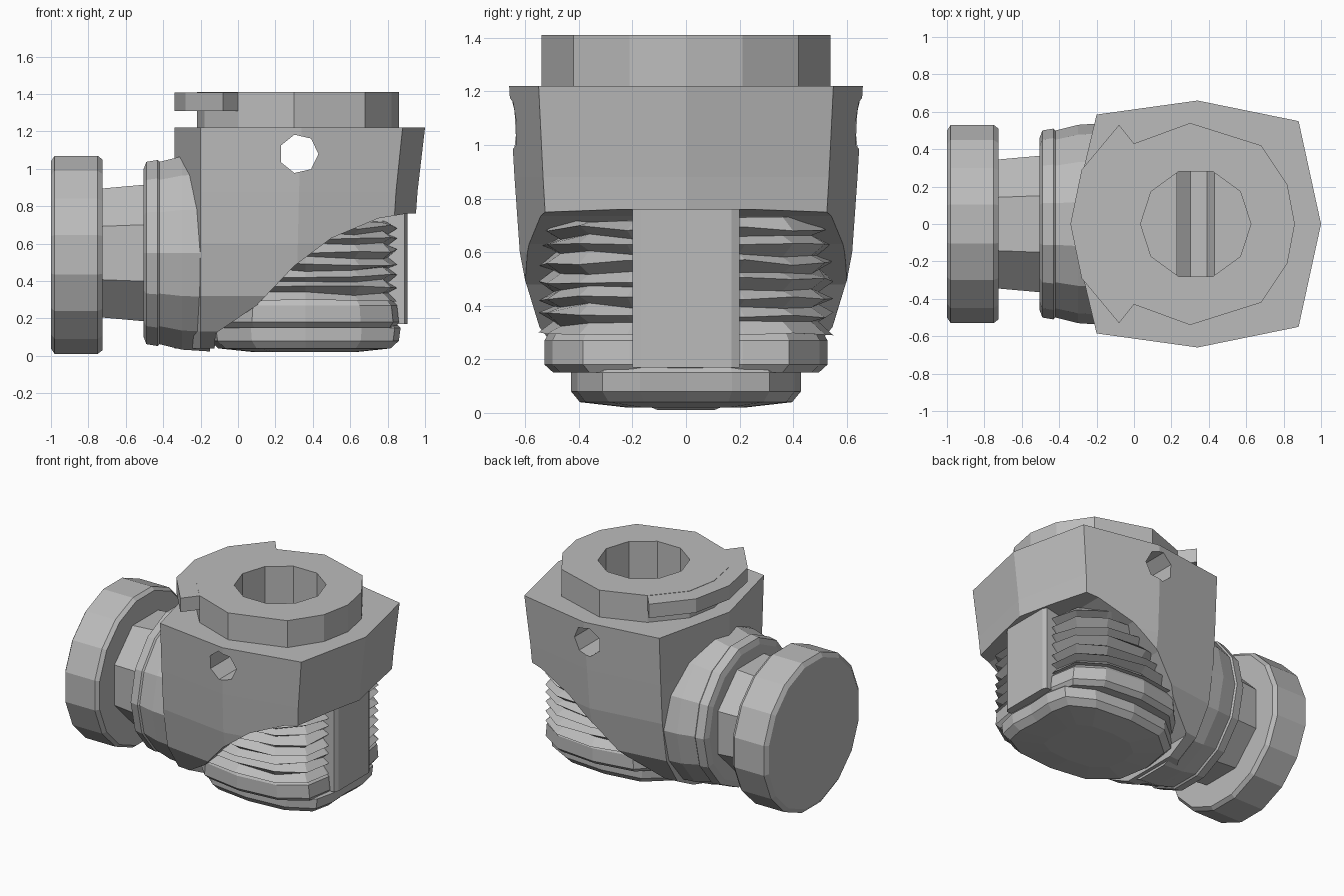
import bpy, bmesh, math, random
from mathutils import Vector

random.seed(4)
old = bpy.data.objects.get("Cube")
if old:
    bpy.data.objects.remove(old, do_unlink=True)

grey = bpy.data.materials.new("cast_grey")
grey.use_nodes = True
tone = (0.5, 0.5, 0.5, 1)
grey.diffuse_color = tone
grey.node_tree.nodes["Principled BSDF"].inputs["Base Color"].default_value = tone


def loft(name, rings):
    """Skin a closed solid through rings with equal point counts."""
    bm = bmesh.new()
    loops = [[bm.verts.new(p) for p in ring] for ring in rings]
    n = len(loops[0])
    for a, b in zip(loops, loops[1:]):
        for i in range(n):
            j = (i + 1) % n
            bm.faces.new((a[i], a[j], b[j], b[i]))
    bm.faces.new(loops[0])
    bm.faces.new(loops[-1])
    bmesh.ops.recalc_face_normals(bm, faces=bm.faces)
    mesh = bpy.data.meshes.new(name)
    bm.to_mesh(mesh)
    bm.free()
    obj = bpy.data.objects.new(name, mesh)
    bpy.context.collection.objects.link(obj)
    mesh.materials.append(grey)
    return obj


def mirrored(half):
    """Complete a plan outline given on the +y side, ends on the axis once."""
    return half + [(x, -y) for x, y in reversed(half) if y > 0]


def prism(name, outline, z0, z1):
    return loft(name, [[(x, y, z) for x, y in outline] for z in (z0, z1)])


def turned(name, profile, sides, cz):
    """Solid of rings around the x axis from (x, radius) pairs."""
    steps = [math.tau * (i + 0.5) / sides for i in range(sides)]
    return loft(name, [[(x, r * math.sin(a), cz + r * math.cos(a)) for a in steps]
                       for x, r in profile])


def cut(obj, cutter):
    mod = obj.modifiers.new("cut", "BOOLEAN")
    mod.operation = "DIFFERENCE"
    mod.solver = "EXACT"
    mod.object = cutter
    bpy.context.view_layer.objects.active = obj
    bpy.ops.object.modifier_apply(modifier=mod.name)


# Side pipe: end flange, neck and collar
turned("end_flange", [(-1, 0.51), (-0.98, 0.54), (-0.75, 0.54), (-0.725, 0.52)], 16, 0.54)
turned("neck", [(-0.76, 0.37), (-0.45, 0.4)], 8, 0.55)
turned("collar", [(-0.505, 0.46), (-0.49, 0.5), (-0.43, 0.51), (-0.42, 0.5),
                  (-0.3, 0.53), (-0.15, 0.54)], 14, 0.55)

# Main housing, tapering and rounding towards its underside
plan = mirrored([(1, 0), (0.88, 0.55), (0.34, 0.66), (-0.2, 0.585), (-0.34, 0)])
levels = [(0.04, 0.35, 0.9), (0.13, 0.65, 0.9), (0.32, 0.86, 0.92),
          (0.6, 0.94, 0.94), (0.88, 0.97, 0.96), (1.22, 1, 1)]
housing = loft("housing", [[(x * (sx if x > 0 else 1), y * sy, z) for x, y in plan]
                           for z, sy, sx in levels])

# Curved slanting underside of the housing
slope = [(-0.14, -0.2), (-0.12, 0.12), (0.1, 0.27), (0.3, 0.48), (0.5, 0.63),
         (0.75, 0.735), (0.9, 0.76), (1.2, 0.76), (1.2, -0.2)]
under_cutter = loft("under_cutter", [[(x, y, z) for x, z in slope] for y in (-1, 1)])

# Raised top ring and its overhanging tab
ring = prism("top_ring", mirrored([(0.86, 0), (0.82, 0.21), (0.68, 0.42), (0.3, 0.54),
                                   (0, 0.43), (-0.18, 0.22), (-0.22, 0)]), 1.2, 1.41)
tab = prism("ring_tab", mirrored([(0.02, 0), (0, 0.43), (-0.08, 0.53),
                                  (-0.28, 0.29), (-0.34, 0)]), 1.31, 1.408)

# Shallow bore and cross pin hole
bore = prism("bore_cutter", [(0.33 + 0.295 * math.cos(math.tau * i / 10),
                              0.295 * math.sin(math.tau * i / 10)) for i in range(10)], 1.08, 1.6)
pin = loft("pin_cutter", [[(0.325 + 0.105 * math.cos(math.tau * i / 7), y,
                            1.08 + 0.105 * math.sin(math.tau * i / 7)) for i in range(7)]
                          for y in (-1, 1)])
for cutter in (under_cutter, bore, pin):
    cut(housing, cutter)
cut(ring, bore)
for cutter in (under_cutter, bore, pin):
    bpy.data.objects.remove(cutter, do_unlink=True)

# Ribbed plug: stacked uneven ribs
rib_plan = mirrored([(0.84, 0), (0.85, 0.22), (0.82, 0.4), (0.65, 0.52), (0.36, 0.55),
                     (0.08, 0.5), (-0.1, 0.3), (-0.14, 0)])


def section(z, sx, sy, jitter=0):
    return [(0.36 + (x - 0.36) * sx, y * sy, z + random.uniform(-jitter, jitter))
            for x, y in rib_plan]


ribs = []
for i in range(7):
    z = 0.3 + 0.065 * i
    ribs += [section(z, 1, 1, 0.012), section(z + 0.033, 0.9, 0.9, 0.012)]
loft("ribs", ribs)

# Plug foot with a stepped, chamfered bottom
loft("plug_shoulder", [section(0.15, 0.98, 0.9), section(0.18, 1.02, 0.96),
                       section(0.27, 1, 0.96), section(0.31, 0.92, 0.92)])
loft("plug_foot", [section(0.02, 0.55, 0.4), section(0.04, 0.93, 0.72),
                   section(0.08, 1.02, 0.78), section(0.15, 1.04, 0.78),
                   section(0.18, 0.98, 0.74)])

# Flat key slab on the outer side
loft("key_slab", [[(x, y, z) for x, y in mirrored([(0.5, 0.18), (0.89, 0.2), (0.905, 0.17)])]
                  for z in (0.17, 0.78)])
